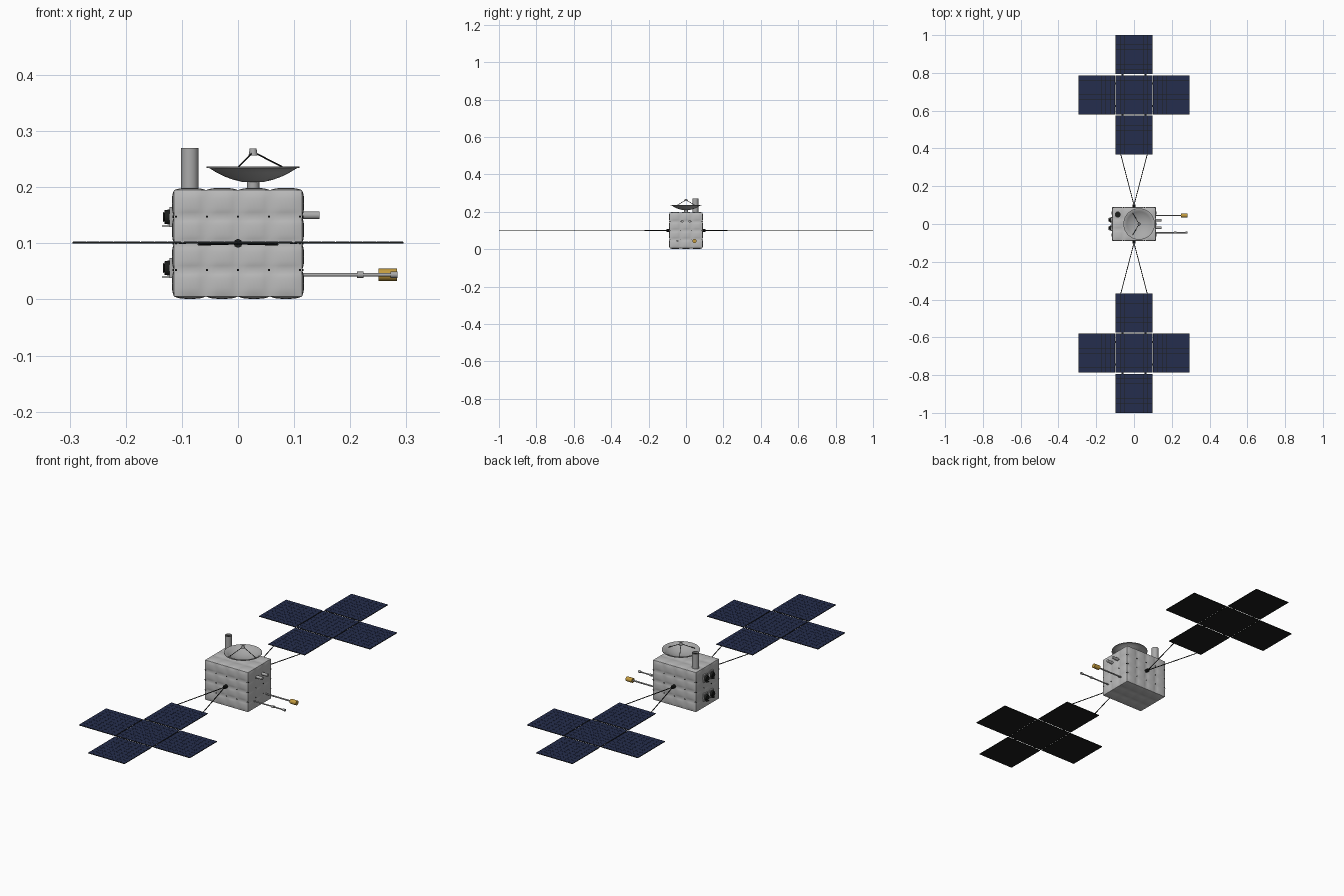
import bpy, bmesh, math
from mathutils import Matrix, Vector

cube = bpy.data.objects.get("Cube")
if cube:
    bpy.data.objects.remove(cube, do_unlink=True)


def material(name, rgb, rough=0.6):
    m = bpy.data.materials.new(name)
    m.use_nodes = True
    m.diffuse_color = (*rgb, 1)
    bsdf = m.node_tree.nodes["Principled BSDF"]
    bsdf.inputs["Base Color"].default_value = (*rgb, 1)
    bsdf.inputs["Roughness"].default_value = rough
    return m


BLANKET = material("blanket grey", (0.5, 0.5, 0.5))
METAL = material("metal grey", (0.4, 0.4, 0.4))
BLACK = material("black", (0.012, 0.013, 0.012))
NAVY = material("solar navy", (0.018, 0.027, 0.075))
GOLD = material("gold", (0.55, 0.33, 0.05))


def finish(name, bm, *mats, smooth=True):
    mesh = bpy.data.meshes.new(name)
    bm.to_mesh(mesh)
    bm.free()
    for m in mats:
        mesh.materials.append(m)
    ob = bpy.data.objects.new(name, mesh)
    bpy.context.collection.objects.link(ob)
    if smooth:
        bpy.ops.object.select_all(action='DESELECT')
        ob.select_set(True)
        bpy.context.view_layer.objects.active = ob
        bpy.ops.object.shade_smooth_by_angle(angle=math.radians(40))
    return ob


def add_box(bm, center, size, mat=0):
    m = Matrix.Translation(center) @ Matrix.Diagonal((*size, 1))
    verts = bmesh.ops.create_cube(bm, size=1, matrix=m)["verts"]
    for f in {f for v in verts for f in v.link_faces}:
        f.material_index = mat


def add_rod(bm, a, b, r, r2=None, sides=16, mat=0):
    a, b = Vector(a), Vector(b)
    d = b - a
    m = Matrix.Translation((a + b) / 2) @ d.to_track_quat('Z', 'Y').to_matrix().to_4x4()
    verts = bmesh.ops.create_cone(bm, cap_ends=True, segments=sides, radius1=r,
                                  radius2=r if r2 is None else r2,
                                  depth=d.length, matrix=m)["verts"]
    for f in {f for v in verts for f in v.link_faces}:
        f.material_index = mat


def rod(name, a, b, r, mat, r2=None, sides=16):
    bm = bmesh.new()
    add_rod(bm, a, b, r, r2, sides)
    return finish(name, bm, mat)


def lathe(name, profile, origin, mat, steps=32):
    bm = bmesh.new()
    vs = [bm.verts.new((r, 0, z)) for r, z in profile]
    es = [bm.edges.new(p) for p in zip(vs, vs[1:])]
    bmesh.ops.spin(bm, geom=vs + es, cent=(0, 0, 0), axis=(0, 0, 1),
                   angle=math.tau, steps=steps)
    bmesh.ops.remove_doubles(bm, verts=bm.verts, dist=1e-5)
    bmesh.ops.recalc_face_normals(bm, faces=bm.faces)
    bmesh.ops.translate(bm, verts=bm.verts, vec=origin)
    return finish(name, bm, mat)


# Body: six quilted blanket sheets around a box
HX, HY, HZ, MID, PUFF = 0.114, 0.087, 0.095, 0.1, 0.004


def quilt(name, w, h, depth, nu, nv, rot, studs):
    bm = bmesh.new()
    n = 6
    bmesh.ops.create_grid(bm, x_segments=nu * n, y_segments=nv * n, size=1)
    for v in bm.verts:
        su = abs(math.sin((v.co.x + 1) / 2 * nu * math.pi))
        sv = abs(math.sin((v.co.y + 1) / 2 * nv * math.pi))
        v.co = (v.co.x * w, v.co.y * h, depth + PUFF * math.sqrt(su * sv))
    if studs:
        for i in range(nu + 1):
            for j in range(1, nv):
                x = (2 * i / nu - 1) * w * 0.97
                y = (2 * j / nv - 1) * h
                add_rod(bm, (x, y, depth), (x, y, depth + 0.003), 0.002, sides=8, mat=1)
    bmesh.ops.transform(bm, matrix=Matrix.Translation((0, 0, MID)) @ rot, verts=bm.verts)
    finish(name, bm, BLANKET, BLACK)


up = Matrix.Rotation(math.pi / 2, 4, 'X')
for k, name in enumerate(("front", "left", "back", "right")):
    turn = Matrix.Rotation(k * math.pi / 2, 4, 'Z') @ up
    w, d = (HX, HY) if k % 2 == 0 else (HY, HX)
    quilt(name + "_blanket", w, HZ, d, 4 - k % 2, 4, turn, True)
quilt("top_blanket", HX, HY, HZ, 4, 3, Matrix.Identity(4), False)
quilt("bottom_blanket", HX, HY, HZ, 4, 3, Matrix.Rotation(math.pi, 4, 'X'), False)

# Solar wings: five-panel cross, hinges, yoke and hub on each side
PW, PL, CELLS, DECK = 0.194, 0.206, 8, 0.101


def panel(name, cx, cy):
    bm = bmesh.new()
    add_box(bm, (cx, cy, DECK), (PW, PL, 0.003), 1)
    cw, cl = PW / CELLS, PL / CELLS
    for i in range(CELLS):
        for j in range(CELLS):
            add_box(bm, (cx + (i + 0.5) * cw - PW / 2, cy + (j + 0.5) * cl - PL / 2,
                         DECK + 0.0015), (cw - 0.001, cl - 0.001, 0.001), 0)
    finish(name, bm, NAVY, BLACK, smooth=False)


for s, side in ((-1, "front"), (1, "back")):
    cy = s * 0.684
    step_x, step_y = PW + 0.004, PL + 0.007
    for part, i, j in (("center", 0, 0), ("inner", 0, -1), ("outer", 0, 1),
                       ("left", 1, 0), ("right", -1, 0)):
        panel(f"{side}_wing_{part}_panel", i * step_x, cy + s * j * step_y)
    bm = bmesh.new()
    for q in (-1, 1):
        for t in (-0.06, 0.06):
            add_box(bm, (t, cy + q * step_y / 2, DECK - 0.001), (0.01, 0.012, 0.003))
            add_box(bm, (q * step_x / 2, cy + t, DECK - 0.001), (0.012, 0.01, 0.003))
    finish(f"{side}_wing_hinges", bm, BLACK, smooth=False)
    bm = bmesh.new()
    for q in (-1, 1):
        add_rod(bm, (0, s * 0.1, 0.1), (q * 0.07, s * 0.368, 0.098), 0.002, sides=8)
    finish(f"{side}_wing_yoke", bm, BLACK)
    rod(f"{side}_wing_hub", (0, s * HY, 0.1), (0, s * 0.104, 0.1), 0.008, BLACK, sides=8)

# Dish antenna with pedestal, feed and tripod
DX = 0.027
bowl = [(r, 0.208 + 0.026 * (r / 0.078) ** 2) for r in (0, 0.02, 0.035, 0.05, 0.065, 0.078)]
rim = [(0.083, 0.234), (0.083, 0.237), (0.077, 0.237)]
inside = [(r, z + 0.002) for r, z in reversed(bowl[:-1])]
lathe("dish", bowl + rim + inside, (DX, 0, 0), METAL)
rod("dish_pedestal", (DX, 0, 0.192), (DX, 0, 0.21), 0.011, METAL)
rod("dish_feed", (DX, 0, 0.257), (DX, 0, 0.269), 0.008, METAL, r2=0.006)
bm = bmesh.new()
for k in range(3):
    a = k * math.tau / 3
    add_rod(bm, (DX + 0.066 * math.cos(a), 0.066 * math.sin(a), 0.229),
            (DX, 0, 0.263), 0.0014, sides=6)
finish("dish_tripod", bm, BLACK)

# Open tube on the roof
lathe("roof_tube", [(0.016, 0.192), (0.016, 0.27), (0.013, 0.27), (0.013, 0.258)],
      (-0.086, 0.05, 0), METAL, 24)
rod("roof_tube_inside", (-0.086, 0.05, 0.2), (-0.086, 0.05, 0.262), 0.0135, BLACK)

# Four nozzles on the right side
for row, z in (("upper", 0.147), ("lower", 0.056)):
    for col, y in (("back", 0.022), ("front", -0.022)):
        bm = bmesh.new()
        add_box(bm, (-0.117, y, z), (0.01, 0.03, 0.036), 0)
        add_rod(bm, (-0.12, y, z), (-0.131, y, z), 0.014, 0.012, mat=1)
        add_rod(bm, (-0.13, y, z), (-0.134, y, z), 0.007, 0.009, mat=1)
        add_box(bm, (-0.126, y, z - 0.016), (0.018, 0.014, 0.002), 1)
        finish(f"{row}_{col}_nozzle", bm, METAL, BLACK)

# Twin sensor barrels and two booms on the left side
for col, y in (("back", 0.02), ("front", -0.02)):
    rod(f"{col}_sensor_barrel", (0.11, y, 0.15), (0.145, y, 0.15), 0.007, METAL)

rod("gold_boom", (0.11, 0.045, 0.044), (0.252, 0.045, 0.044), 0.0035, METAL, sides=12)
rod("gold_canister", (0.25, 0.045, 0.044), (0.283, 0.045, 0.044), 0.011, GOLD)
rod("probe_boom", (0.11, -0.046, 0.044), (0.275, -0.046, 0.044), 0.003, METAL, sides=12)
for name, x, half in (("middle", 0.218, 0.006), ("end", 0.278, 0.006)):
    rod(f"probe_{name}_collar", (x - half, -0.046, 0.044), (x + half, -0.046, 0.044),
        0.0055, METAL)
